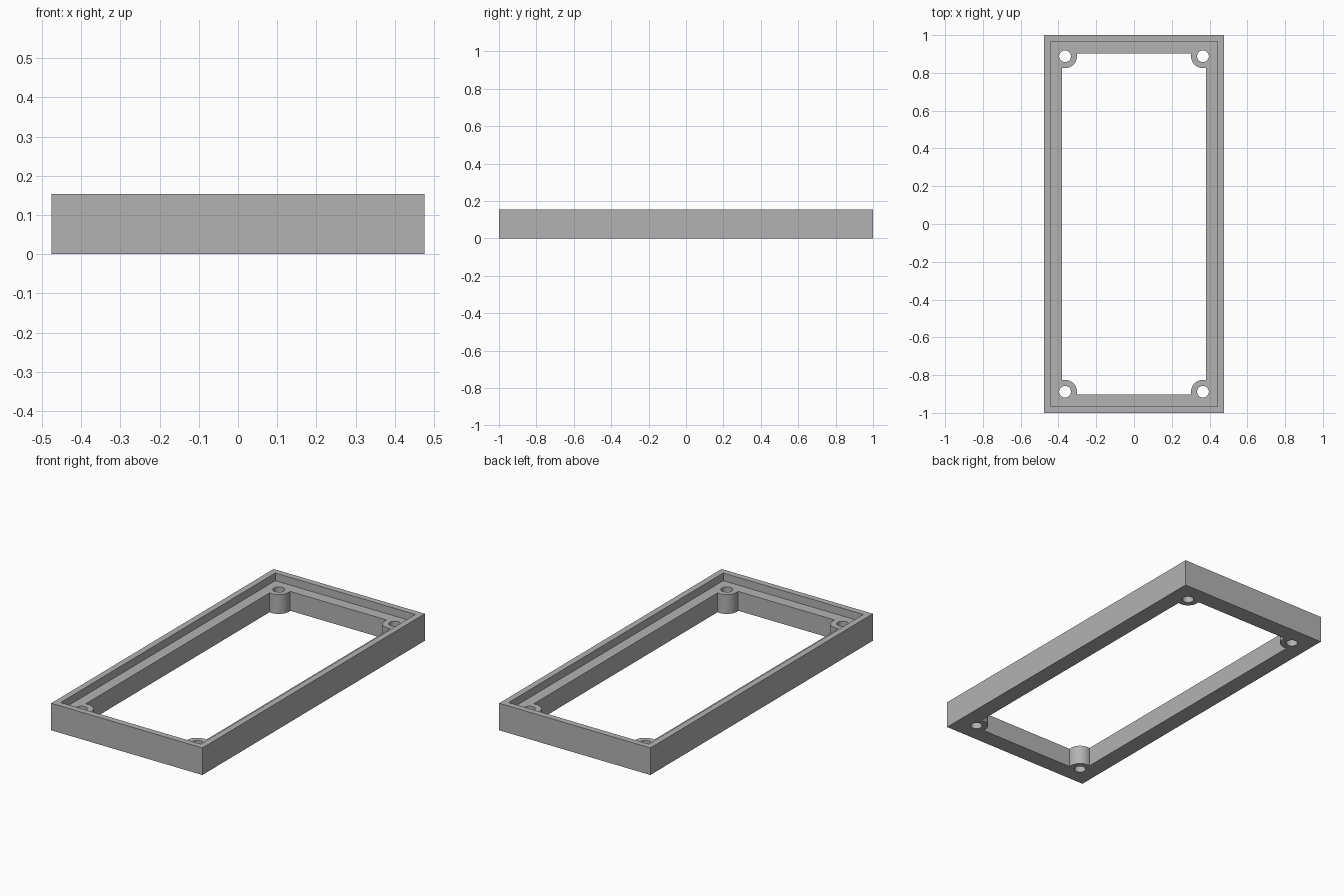
import bpy
import math

HALF_X, HALF_Y, HEIGHT = 0.476, 1.0, 0.154
LEDGE_Z = 0.11
RIM = 0.035
OPEN_X, OPEN_Y = 0.38, 0.902
SCREW_X, SCREW_Y = 0.365, 0.888
BOSS_R, HOLE_R = 0.063, 0.031

cube = bpy.data.objects.get("Cube")
if cube:
    bpy.data.objects.remove(cube, do_unlink=True)

grey = bpy.data.materials.new("plain grey")
grey.use_nodes = True
colour = (0.45, 0.45, 0.45, 1)
grey.diffuse_color = colour
grey.node_tree.nodes["Principled BSDF"].inputs["Base Color"].default_value = colour


def box(name, hx, hy, z0, z1):
    bpy.ops.mesh.primitive_cube_add(size=2, location=(0, 0, (z0 + z1) / 2))
    ob = bpy.context.object
    ob.name = name
    ob.scale = (hx, hy, (z1 - z0) / 2)
    bpy.ops.object.transform_apply(location=True, rotation=True, scale=True)
    return ob


def corner_posts(name, radius, z0, z1):
    """Four upright cylinders at the screw positions, as a list."""
    posts = []
    for sx in (-1, 1):
        for sy in (-1, 1):
            bpy.ops.mesh.primitive_cylinder_add(
                vertices=48, radius=radius, depth=z1 - z0,
                location=(sx * SCREW_X, sy * SCREW_Y, (z0 + z1) / 2))
            bpy.context.object.name = name
            posts.append(bpy.context.object)
    return posts


def cut(target, cutter):
    """Subtract the cutter from the target, then discard it."""
    cutter.hide_render = True
    mod = target.modifiers.new("cut", "BOOLEAN")
    mod.operation = "DIFFERENCE"
    mod.solver = "EXACT"
    mod.object = cutter
    bpy.ops.object.select_all(action="DESELECT")
    bpy.context.view_layer.objects.active = target
    target.select_set(True)
    bpy.ops.object.modifier_apply(modifier=mod.name)
    bpy.data.objects.remove(cutter, do_unlink=True)


# Outer block
frame = box("bezel_frame", HALF_X, HALF_Y, 0, HEIGHT)

# Central opening, leaving a rounded screw boss in each corner
opening = box("opening_cutter", OPEN_X, OPEN_Y, -0.1, 0.3)
for post in corner_posts("boss_cutter", BOSS_R, -0.2, 0.4):
    cut(opening, post)
cut(frame, opening)

# Recess that forms the thin raised rim above the ledge
cut(frame, box("recess_cutter", HALF_X - RIM, HALF_Y - RIM, LEDGE_Z, 0.3))

# Screw holes right through the bosses
for post in corner_posts("hole_cutter", HOLE_R, -0.2, 0.4):
    cut(frame, post)

# Finish: one colour, smooth curves with sharp edges
frame.data.materials.clear()
frame.data.materials.append(grey)
bpy.ops.object.select_all(action="DESELECT")
frame.select_set(True)
bpy.context.view_layer.objects.active = frame
bpy.ops.object.shade_smooth_by_angle(angle=math.radians(30))
